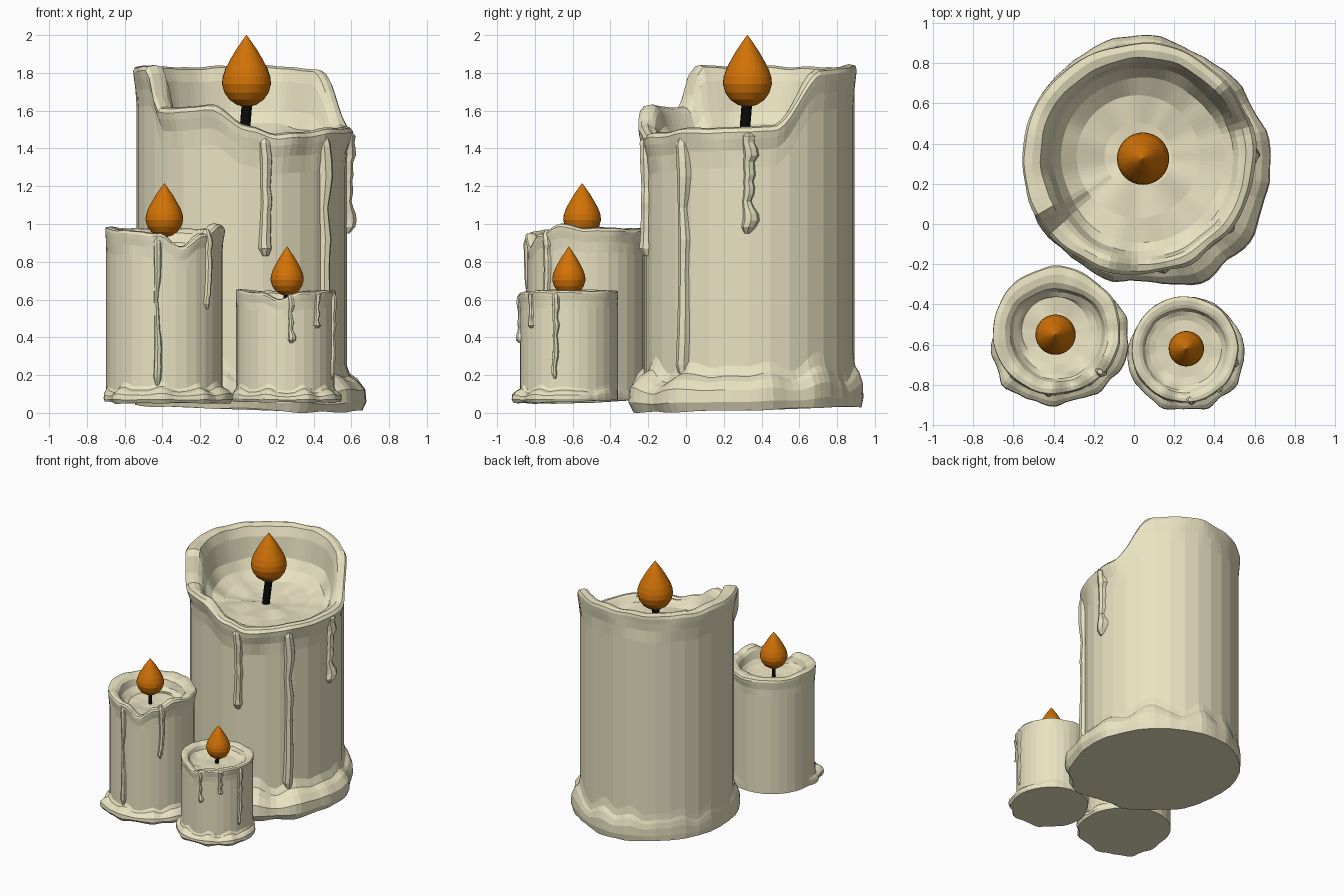
import bpy, bmesh, math
from mathutils import Vector, noise

if "Cube" in bpy.data.objects:
    bpy.data.objects.remove(bpy.data.objects["Cube"])

N = 96      # columns around each candle
SIDES = 32  # flat sides of the candle bodies


def material(name, col):
    m = bpy.data.materials.new(name)
    m.diffuse_color = (*col, 1)
    m.use_nodes = True
    m.node_tree.nodes["Principled BSDF"].inputs["Base Color"].default_value = m.diffuse_color
    return m


WAX = material("wax", (0.82, 0.77, 0.54))
FLAME = material("flame", (0.64, 0.17, 0.002))
WICK = material("wick", (0.003, 0.003, 0.003))


def finish(name, bm, mat):
    bmesh.ops.recalc_face_normals(bm, faces=bm.faces)
    me = bpy.data.meshes.new(name)
    bm.to_mesh(me)
    bm.free()
    me.materials.append(mat)
    ob = bpy.data.objects.new(name, me)
    bpy.context.collection.objects.link(ob)
    return ob


def around(knots, deg):
    """Smooth periodic interpolation of (angle, value) knots."""
    deg %= 360
    k = [(knots[-1][0] - 360, knots[-1][1])] + knots + [(knots[0][0] + 360, knots[0][1])]
    for (a, u), (b, v) in zip(k, k[1:]):
        if a <= deg <= b:
            t = (deg - a) / (b - a)
            return u + (v - u) * t * t * (3 - 2 * t)


def skin(bm, rings):
    """Bridge closed rings of points and cap both ends."""
    vs = [[bm.verts.new(p) for p in r] for r in rings]
    n = len(vs[0])
    for a, b in zip(vs, vs[1:]):
        for i in range(n):
            j = (i + 1) % n
            bm.faces.new((a[i], a[j], b[j], b[i]))
    bm.faces.new(vs[0][::-1])
    bm.faces.new(vs[-1])


def wobble(x, y, z, f):
    return noise.noise(Vector((x, y, z)) * f)


def candle(name, cx, cy, r, z0, rim, flare, thick, floor, fh, lip, lips):
    """Side, puddle, rim and bowl swept as one profile that changes with angle."""
    cols = []
    for i in range(N):
        deg = 360 * i / N
        a = math.radians(deg)
        c, s = math.cos(a), math.sin(a)
        w = wobble(c * 2 + cx, s * 2, 3, 1.7)
        T = around(rim, deg) + 0.012 * w * r / 0.5
        F = around(flare, deg) * (1 + 0.35 * w)
        th = around(thick, deg)
        zb = z0 - 0.3 * F
        h = fh * (0.85 + 0.4 * w) + 0.3 * F
        L = lip * around(lips, deg) * (1 + 0.4 * w)
        d = T - floor
        step = math.tau / SIDES
        rb = r * math.cos(step / 2) / math.cos(a % step - step / 2) + .002
        prof = [(rb + F * .8, zb), (rb + F, zb + h * .25), (rb + F * .95, zb + h * .6),
                (rb + F * .6, zb + h * .85), (rb + F * .2, zb + h), (rb, zb + h * 1.3),
                (rb, T - lip * 6), (r + L * .3, T - lip * 3.5), (r + L * .8, T - lip * 1.8),
                (r + L, T - lip * .8), (r + L * .5, T - lip * .2), (r - th * .3, T),
                (r - th * .7, T - lip * .3), (r - th, T - d * .2),
                (r - th - r * .05, T - d * .6), (r - th - r * .13, floor + d * .2),
                (r * .55, floor + d * .08), (r * .3, floor + .005), (r * .05, floor)]
        pts = []
        for k, (q, z) in enumerate(prof):
            b = wobble(c * q * 1.5 + cx, s * q * 1.5, z, 3.2 / r ** .5)
            if 7 <= k <= 14:
                q += b * lip * .35
            elif k > 14:
                z += b * lip * .7
            pts.append((cx + q * c, cy + q * s, max(z, 0)))
        cols.append(pts)
    bm = bmesh.new()
    skin(bm, list(zip(*cols)))
    return finish(name, bm, WAX)


def drip(name, cx, cy, r, deg, top, bot, w):
    """Run of wax: a wobbly tube half sunk in the candle side, with a fuller tip."""
    n, rings = 16, []
    a = math.radians(deg)
    out, side = Vector((math.cos(a), math.sin(a), 0)), Vector((-math.sin(a), math.cos(a), 0))
    for k in range(n + 1):
        t = k / n
        z = top + (bot - top) * t
        b = wobble(deg, t * 5, cx, 1.3)
        size = w * (1.1 - .35 * math.sin(math.pi * t) + .35 * b)
        if k in (0, n):
            size *= .45
        mid = Vector((cx, cy, z)) + out * (r - w * .15) + side * b * w * .4
        rings.append([mid + side * size * .75 * math.cos(q) + out * size * math.sin(q)
                      for q in [math.tau * i / 8 for i in range(8)]])
    bm = bmesh.new()
    skin(bm, rings)
    finish(name, bm, WAX)


def flame(name, x, y, z, h, r):
    """Teardrop: round below, straight cone to the tip."""
    prof = [(.1, 0), (.4, .03), (.7, .1), (.9, .2), (1, .32), (.97, .42),
            (.86, .53), (.66, .66), (.44, .79), (.2, .91), (.01, 1)]
    bm = bmesh.new()
    skin(bm, [[(x + r * q * math.cos(math.tau * i / 32), y + r * q * math.sin(math.tau * i / 32), z + h * t)
               for i in range(32)] for q, t in prof])
    finish(name, bm, FLAME)


def wick(name, x, y, z, h, r, lean):
    bm = bmesh.new()
    skin(bm, [[(x - lean * (1 - t) + r * math.cos(math.tau * i / 12),
                y - lean * (1 - t) + r * math.sin(math.tau * i / 12), z + h * t)
               for i in range(12)] for t in (0, .5, 1)])
    finish(name, bm, WICK)


# Large candle: high back wall, low melted front right
L = (0.02, 0.335, 0.555)
candle("large_candle", *L, 0.045,
       [(12, 1.52), (42, 1.81), (65, 1.84), (130, 1.83), (180, 1.84), (211, 1.84), (221, 1.62),
        (252, 1.63), (274, 1.53), (290, 1.48), (325, 1.51)],
       [(0, .11), (25, .07), (50, .04), (90, .045), (135, .015), (180, .01), (225, .045),
        (265, .07), (289, .13), (312, .16), (340, .12)],
       [(0, .05), (60, .08), (120, .1), (200, .1), (250, .06), (300, .05)],
       1.44, 0.19, 0.036, [(0, 1), (60, .4), (100, .2), (180, .6), (230, 1)])
for deg, top, bot, w in [(283, 1.47, .83, .05), (322, 1.5, .17, .06), (0, 1.5, .95, .055)]:
    drip("large_drip", *L, deg, top, bot, w)
wick("large_wick", .05, .325, 1.42, .25, .028, .02)
flame("large_flame", .045, .325, 1.62, .38, .13)

# Medium candle: notch in the front rim, puddle at the front
M = (-0.39, -0.53, 0.306)
candle("medium_candle", *M, 0.07,
       [(0, .98), (90, .975), (180, .985), (240, .965), (265, .95), (287, .885), (310, .95), (335, 1.0)],
       [(0, .055), (40, .01), (90, 0), (180, 0), (205, .04), (225, .065), (270, .06), (315, .065)],
       [(0, .06), (90, .1), (180, .08), (270, .05)],
       0.85, 0.065, 0.022, [(0, .8), (90, .6), (180, .1), (270, .6)])
for deg, top, bot, w in [(263, .95, .14, .028), (318, .97, .55, .033)]:
    drip("medium_drip", *M, deg, top, bot, w)
wick("medium_wick", -.39, -.55, .83, .14, .012, 0)
flame("medium_flame", -.39, -.55, .93, .285, .1)

# Small candle
S = (0.25, -0.62, 0.258)
candle("small_candle", *S, 0.07,
       [(0, .65), (90, .645), (180, .655), (240, .64), (262, .605), (285, .64), (320, .65)],
       [(0, .04), (50, .01), (90, 0), (150, 0), (200, .03), (230, .045), (270, .055), (320, .055)],
       [(0, .04), (90, .06), (180, .05), (270, .04)],
       0.58, 0.06, 0.016, [(0, .7), (90, .1), (180, .2), (270, .7)])
for deg, top, bot, w in [(277, .63, .37, .025), (310, .64, .45, .025), (344, .64, .18, .028)]:
    drip("small_drip", *S, deg, top, bot, w)
wick("small_wick", .26, -.62, .56, .1, .014, .01)
flame("small_flame", .26, -.62, .62, .26, .088)
